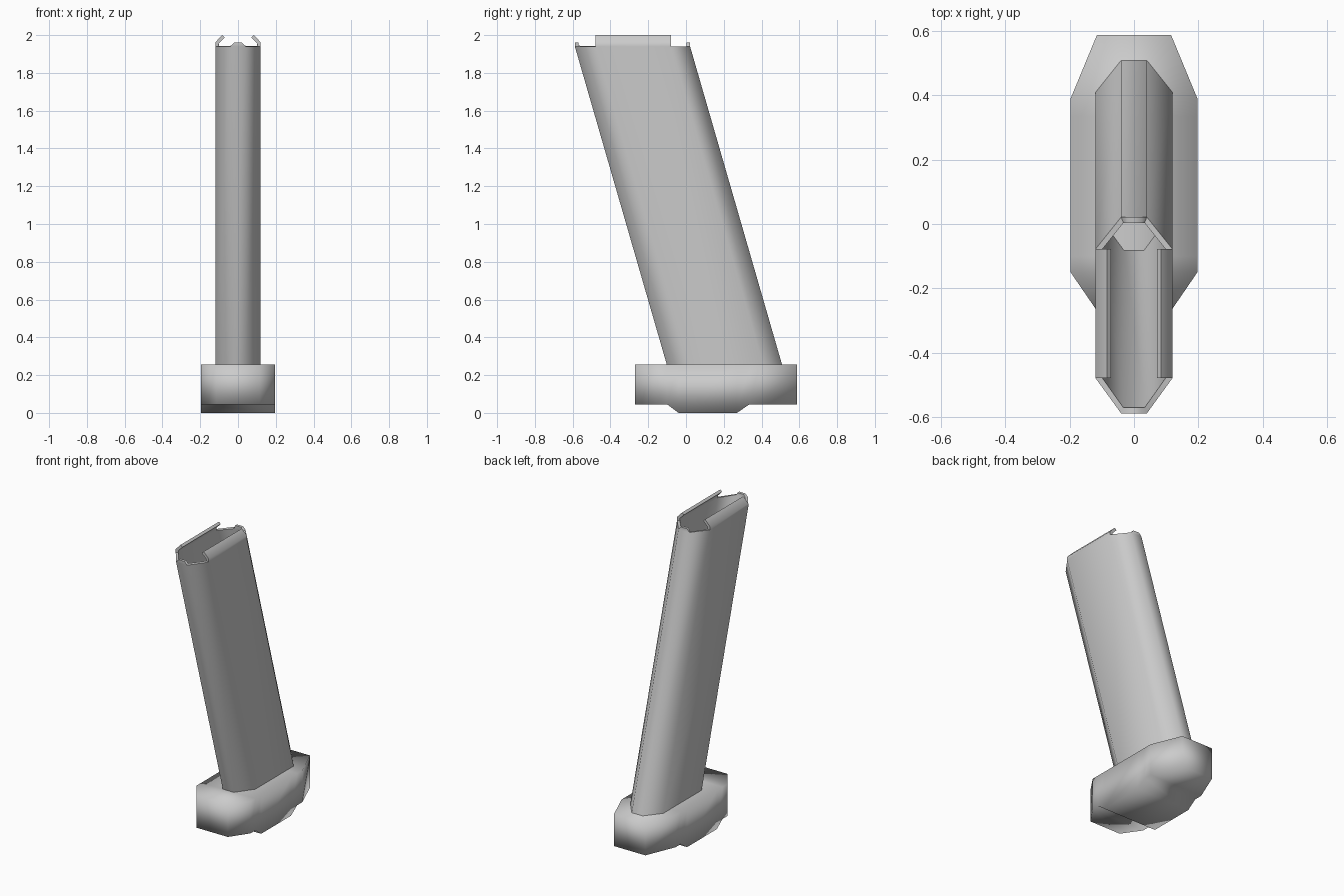
import bpy, bmesh

if "Cube" in bpy.data.objects:
    bpy.data.objects.remove(bpy.data.objects["Cube"])


def finish(name, bm):
    mesh = bpy.data.meshes.new(name)
    bm.to_mesh(mesh)
    bm.free()
    obj = bpy.data.objects.new(name, mesh)
    bpy.context.collection.objects.link(obj)
    bpy.ops.object.select_all(action='DESELECT')
    obj.select_set(True)
    bpy.context.view_layer.objects.active = obj
    return obj


# Floor plate: rectangular sections lofted along y (y, half width, bottom z)
stations = [(-0.27, 0.115, 0.045), (-0.15, 0.197, 0.045), (-0.10, 0.197, 0.045),
            (-0.04, 0.197, 0.0), (0.27, 0.197, 0.0), (0.335, 0.197, 0.045),
            (0.39, 0.197, 0.045), (0.588, 0.115, 0.045)]
bm = bmesh.new()
rings = [[bm.verts.new(p) for p in ((-w, y, z), (w, y, z), (w, y, 0.255), (-w, y, 0.255))]
         for y, w, z in stations]
for r, s in zip(rings, rings[1:]):
    for i in range(4):
        j = (i + 1) % 4
        bm.faces.new((r[i], r[j], s[j], s[i]))
bm.faces.new(rings[0])
bm.faces.new(rings[-1])
bmesh.ops.recalc_face_normals(bm, faces=bm.faces)
finish("floor_plate", bm)
bpy.ops.object.shade_smooth()

# Slanted tube: eight-sided outline, sheared backwards with height
outline = [(-0.04, -0.10), (0.04, -0.10), (0.12, 0.01), (0.12, 0.41),
           (0.04, 0.51), (-0.04, 0.51), (-0.12, 0.41), (-0.12, 0.01)]


def slant(z):
    return -0.289 * (z - 0.25)


bm = bmesh.new()
low, top = [[bm.verts.new((x, y + slant(z), z)) for x, y in outline] for z in (0.2, 1.94)]
for i in range(8):
    j = (i + 1) % 8
    bm.faces.new((low[i], low[j], top[j], top[i]))


def raise_edge(a, b, x_scale, z):
    """Grow a strip upward from edge a-b, narrowing it in x."""
    c, d = [bm.verts.new((v.co.x * x_scale, v.co.y, z)) for v in (a, b)]
    bm.faces.new((a, b, d, c))
    return c, d


# Small tabs at front and back, inward-bent lips at the sides
for i in (0, 4):
    raise_edge(top[i], top[i + 1], 0.55, 1.96)
for i in (2, 6):
    a, b = raise_edge(top[i], top[i + 1], 1.0, 1.962)
    raise_edge(a, b, 0.7, 2.0)

tube = finish("magazine_tube", bm)
wall = tube.modifiers.new("wall", 'SOLIDIFY')
wall.thickness = 0.018
wall.offset = -1
wall.use_even_offset = True
bpy.ops.object.modifier_apply(modifier="wall")
bpy.ops.object.shade_smooth_by_angle(angle=1.05)
